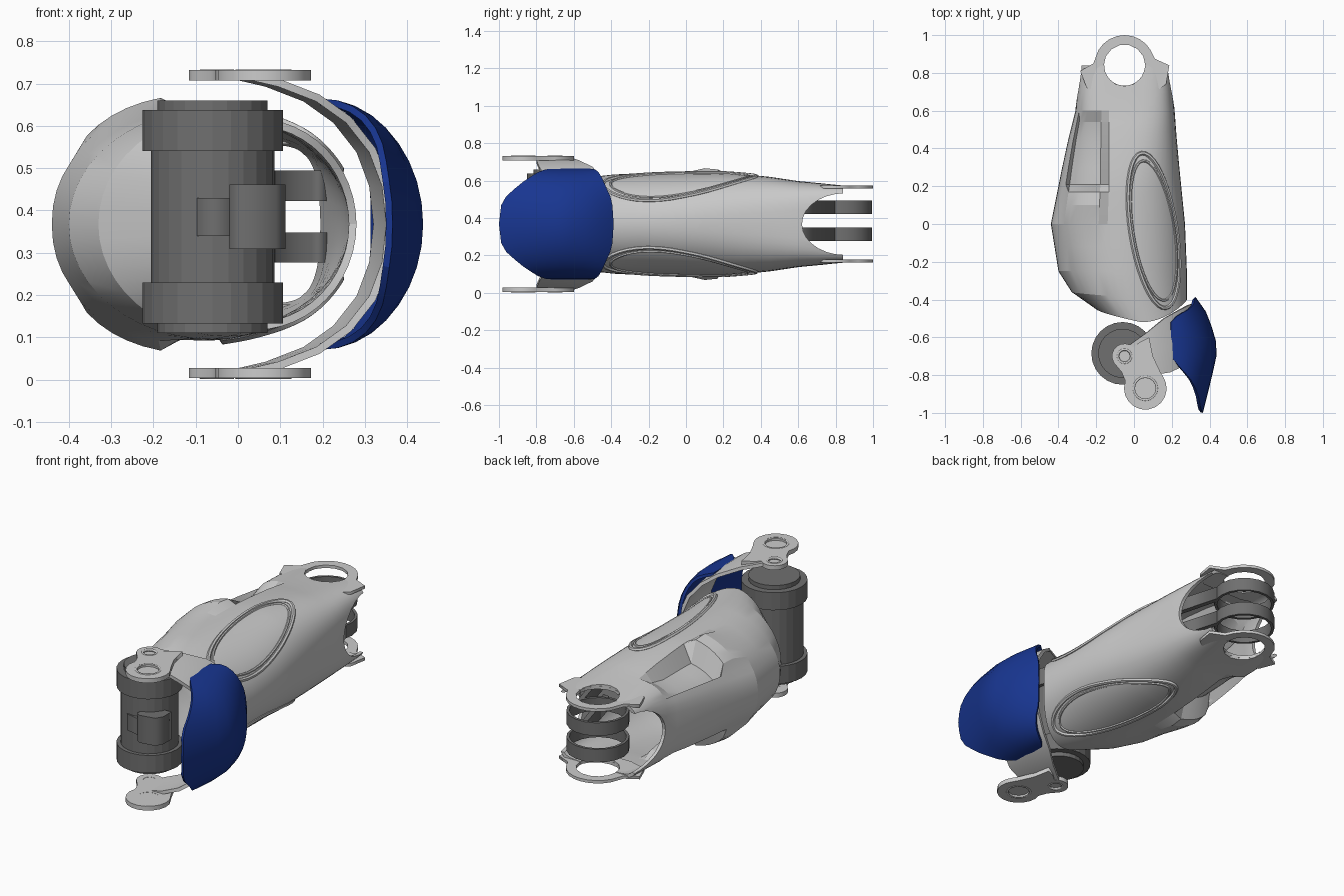
import bpy, bmesh, math
from math import sin, cos, radians, pi
from mathutils import Vector

if "Cube" in bpy.data.objects:
    bpy.data.objects.remove(bpy.data.objects["Cube"])

M = 0.3675  # mid height: everything mirrors about this plane


def material(name, col):
    m = bpy.data.materials.new(name)
    m.diffuse_color = (*col, 1)
    m.use_nodes = True
    m.node_tree.nodes["Principled BSDF"].inputs["Base Color"].default_value = m.diffuse_color
    return m


BLUE = material("blue", (0.009, 0.036, 0.28))
DARK = material("dark_grey", (0.16, 0.16, 0.16))


def activate(ob):
    bpy.ops.object.select_all(action='DESELECT')
    ob.select_set(True)
    bpy.context.view_layer.objects.active = ob


def finish(ob, mat=None, angle=None):
    if mat:
        ob.data.materials.clear()
        ob.data.materials.append(mat)
    if angle:
        activate(ob)
        bpy.ops.object.shade_smooth_by_angle(angle=radians(angle))
    return ob


def loft(name, rows, closed, thickness):
    """Skin rows of points, then thicken inwards."""
    bm = bmesh.new()
    vs = [[bm.verts.new(p) for p in r] for r in rows]
    n = len(rows[0])
    for a, b in zip(vs, vs[1:]):
        for j in range(n if closed else n - 1):
            k = (j + 1) % n
            bm.faces.new((a[j], a[k], b[k], b[j]))
    me = bpy.data.meshes.new(name)
    bm.to_mesh(me)
    ob = bpy.data.objects.new(name, me)
    bpy.context.collection.objects.link(ob)
    activate(ob)
    s = ob.modifiers.new("thick", 'SOLIDIFY')
    s.thickness, s.offset = thickness, -1
    bpy.ops.object.modifier_apply(modifier="thick")
    return ob


def cylinder(name, x, y, z0, z1, r, n=24, mat=None):
    bpy.ops.mesh.primitive_cylinder_add(vertices=n, radius=r, depth=z1 - z0,
                                        location=(x, y, (z0 + z1) / 2))
    ob = bpy.context.object
    ob.name = name
    return finish(ob, mat)


def cut(ob, cutter):
    activate(ob)
    b = ob.modifiers.new("cut", 'BOOLEAN')
    b.operation, b.object, b.solver = 'DIFFERENCE', cutter, 'EXACT'
    bpy.ops.object.modifier_apply(modifier="cut")
    bpy.data.objects.remove(cutter)


def curve(name, loops, dims, depth=0, extrude=0, z=0):
    """Closed poly curve(s) turned into a mesh: plates with holes, or tubes."""
    cu = bpy.data.curves.new(name, 'CURVE')
    cu.dimensions = dims
    cu.fill_mode = 'BOTH' if dims == '2D' else 'FULL'
    cu.extrude, cu.bevel_depth, cu.bevel_resolution = extrude, depth, 1
    for pts in loops:
        s = cu.splines.new('POLY')
        s.points.add(len(pts) - 1)
        s.use_cyclic_u = True
        for p, q in zip(s.points, pts):
            p.co = (q[0], q[1], q[2] if len(q) > 2 else 0, 1)
    ob = bpy.data.objects.new(name, cu)
    bpy.context.collection.objects.link(ob)
    ob.location.z = z
    activate(ob)
    bpy.ops.object.convert(target='MESH')
    return bpy.context.object


def arc(x, y, r, a0, a1, n):
    return [(x + r * cos(radians(a0 + (a1 - a0) * i / n)),
             y + r * sin(radians(a0 + (a1 - a0) * i / n))) for i in range(n + 1)]


def circle(x, y, r, n=16):
    return arc(x, y, r, 0, 360, n)[:-1]


def interp(table, y):
    for a, b in zip(table, table[1:]):
        if y <= b[0]:
            t = max(0, (y - a[0]) / (b[0] - a[0]))
            return [p + (q - p) * t for p, q in zip(a[1:], b[1:])]
    return table[-1][1:]


# Main shell: y, left x, right x, half height, squareness
SECT = [(-.5, -.2, .28, .25, 1), (-.38, -.33, .28, .265, 1), (-.25, -.40, .28, .272, 1),
        (0, -.44, .27, .275, .92), (.2, -.40, .25, .275, .85), (.4, -.36, .23, .26, .72),
        (.6, -.31, .215, .23, .55), (.84, -.29, .19, .207, .35)]
# pocket depth (negative) and front lip (positive) along y
DENT = [(-.1, 0), (.0, .01), (.1, .032), (.17, .025), (.21, -.09), (.45, -.07), (.54, -.04), (.6, 0), (.7, 0)]


def spow(v, e):
    return math.copysign(abs(v) ** e, v)


rows = []
for i, y in enumerate([-.5, -.38, -.25, -.12, 0, .1, .17, .21, .3, .45, .54, .6, .7, .84]):
    L, R, H, e = interp(SECT, y)
    row = []
    for j in range(48):
        t = 2 * pi * j / 48
        c, s = cos(t), sin(t)
        zo = H * spow(s, e)
        if 100 < math.degrees(math.acos(c)) < 150:
            zo += interp(DENT, y)[0] * (1 if s > 0 else -1)
        w = {0: 1, 1: .4}.get(i, 0)  # front rim sweeps back at the sides
        yy = y + w * (.1 * max(c, 0) ** 2 + .05 * max(-c, 0) - .02 * abs(s))
        row.append(((L + R) / 2 + (R - L) / 2 * spow(c, e), yy, M + zo))
    rows.append(row)
shell = loft("forearm_shell", rows[::-1], True, .018)
bm = bmesh.new()
bm.from_mesh(shell.data)
bmesh.ops.recalc_face_normals(bm, faces=bm.faces)
bm.to_mesh(shell.data)
bm.free()

# U-shaped side openings and the round pivot hole
u = cylinder("side_cutter", 0, 0, -1, 1, 1, 28)
u.rotation_euler.y = pi / 2
u.scale = (.165, .23, 1)
u.location = (0, .85, M)
bpy.context.view_layer.update()
cut(shell, u)
cut(shell, cylinder("pivot_cutter", -.05, .84, -.5, 1.5, .11, 14))
finish(shell, None, 14)

# Pivot lugs at the back end
lug = [(-.285, .81), (-.25, .72), (-.15, .69), (.1, .69), (.17, .74), (.187, .84), (.11, .875)]
lug += arc(-.05, .84, .16, 30, 150, 8) + [(-.215, .85)]
for side, name in ((1, "upper_lug"), (-1, "lower_lug")):
    curve(name, [lug, circle(-.05, .84, .11, 14)], '2D', extrude=.008, z=M + side * .198)

# Hinge rings with straps to the inner wall
for side, name in ((1, "upper"), (-1, "lower")):
    z = M + side * .073 + .018
    ring = curve(name + "_hinge_ring", [circle(-.05, .84, .158, 18), circle(-.05, .84, .143, 18)],
                 '2D', extrude=.036, z=z)
    finish(ring, DARK)
    strap = curve(name + "_hinge_strap", [[(.1, .80), (.085, .76), (.175, .42), (.21, .42)]],
                  '2D', extrude=.036, z=z)
    finish(strap, DARK)

# Oval trim on both shoulders, laid on the shell surface


def oval(k):
    pts = []
    ax = Vector((-.13, .83)).normalized()
    for i in range(40):
        t = 2 * pi * i / 40
        a, b = .415 * k * cos(t), .122 * k * sin(t)
        x, y = .104 + ax.x * a + ax.y * b, -.035 + ax.y * a - ax.x * b
        L, R, H, e = interp(SECT, y)
        c = min(.999, abs((x - (L + R) / 2) / ((R - L) / 2)))
        pts.append((x, y, H * (1 - c ** (2 / e)) ** (e / 2)))
    return pts


for side, name in ((1, "upper"), (-1, "lower")):
    for k, d in ((1, .011), (.9, .007)):
        loop = [(x, y, M + side * z) for x, y, z in oval(k)]
        finish(curve(name + "_oval_trim", [loop], '3D', depth=d), None, 40)

# Motor with end collars, caps and a connector block
X, Y = -.06, -.685
cylinder("motor_body", X, Y, .15, .62, .146, 24, DARK)
for side, name in ((1, "upper"), (-1, "lower")):
    for part, a, b, r in (("collar", .155, .252, .166), ("cap", .25, .275, .13)):
        lo, hi = sorted((.385 + side * a, .385 + side * b))
        cylinder(f"motor_{name}_{part}", X, Y, lo, hi, r, 24, DARK)
block = curve("motor_connector", [[(-.02, -.75), (-.02, -.85), (.005, -.865), (.09, -.85),
                                   (.112, -.81), (.112, -.74)]], '2D', extrude=.076, z=.385)
finish(block, DARK)
fin = curve("motor_fin", [[(-.1, -.81), (-.095, -.832), (-.015, -.85), (-.015, -.78)]],
            '2D', extrude=.045, z=.385)
finish(fin, DARK)

# Bracket: two eared plates joined by a curved band
ears = [(.14, -.785), (.10, -.70), (.08, -.60), (.03, -.625)] + arc(-.05, -.70, .067, 45, 230, 9)
ears += [(-.065, -.785)] + arc(.06, -.87, .113, 160, 395, 12)
for side, name in ((1, "upper"), (-1, "lower")):
    curve(name + "_ear_plate", [ears, circle(-.05, -.7, .033, 12), circle(.06, -.87, .055)],
          '2D', extrude=.012, z=M + side * .352)
    for x, y, r in ((-.05, -.7, .036), (.06, -.87, .058)):
        z = M + side * .347
        cylinder(name + "_ear_seat", x, y, z - .006, z + .006, r, 16)
    for x, y, r in ((-.05, -.7, .036), (.06, -.87, .062)):
        loop = [(px, py, M + side * .36) for px, py in circle(x, y, r)]
        curve(name + "_ear_rim", [loop], '3D', depth=.007)

half = [(-.01, .346, -.80, -.64), (.08, .325, -.80, -.575), (.17, .29, -.785, -.50), (.24, .24, -.75, -.46),
        (.295, .17, -.72, -.43), (.325, .09, -.71, -.42), (.335, 0, -.71, -.415)]
path = half + [(x, -z, a, b) for x, z, a, b in half[-2::-1]]
band = loft("bracket_band", [[(x + .015, a, M + z), (x + .012, (a + b) / 2, M + z),
                              (x - .015, b, M + z)] for x, z, a, b in path], False, .018)
finish(band, None, 30)

# Blue elbow guard: bulging shield, mid-line x along y and rim limits by angle
MID = [(-1, .365), (-.85, .402), (-.7, .438), (-.6, .432), (-.47, .385), (-.385, .325)]
EDGE = [(0, -1, -.387), (25, -.985, -.395), (43, -.9, -.43), (60, -.825, -.455), (78, -.76, -.48), (90, -.70, -.52)]
rows = []
for i in range(-9, 10):
    t = radians(i * 10)
    y0, y1 = interp(EDGE, abs(i * 10))
    rows.append([(.195 + (interp(MID, y)[0] - .195) * cos(t), y, M + .297 * sin(t))
                 for y in (y0 + (y1 - y0) * k / 8 for k in range(9))])
guard = loft("elbow_guard", rows, False, .016)
finish(guard, BLUE, 20)
